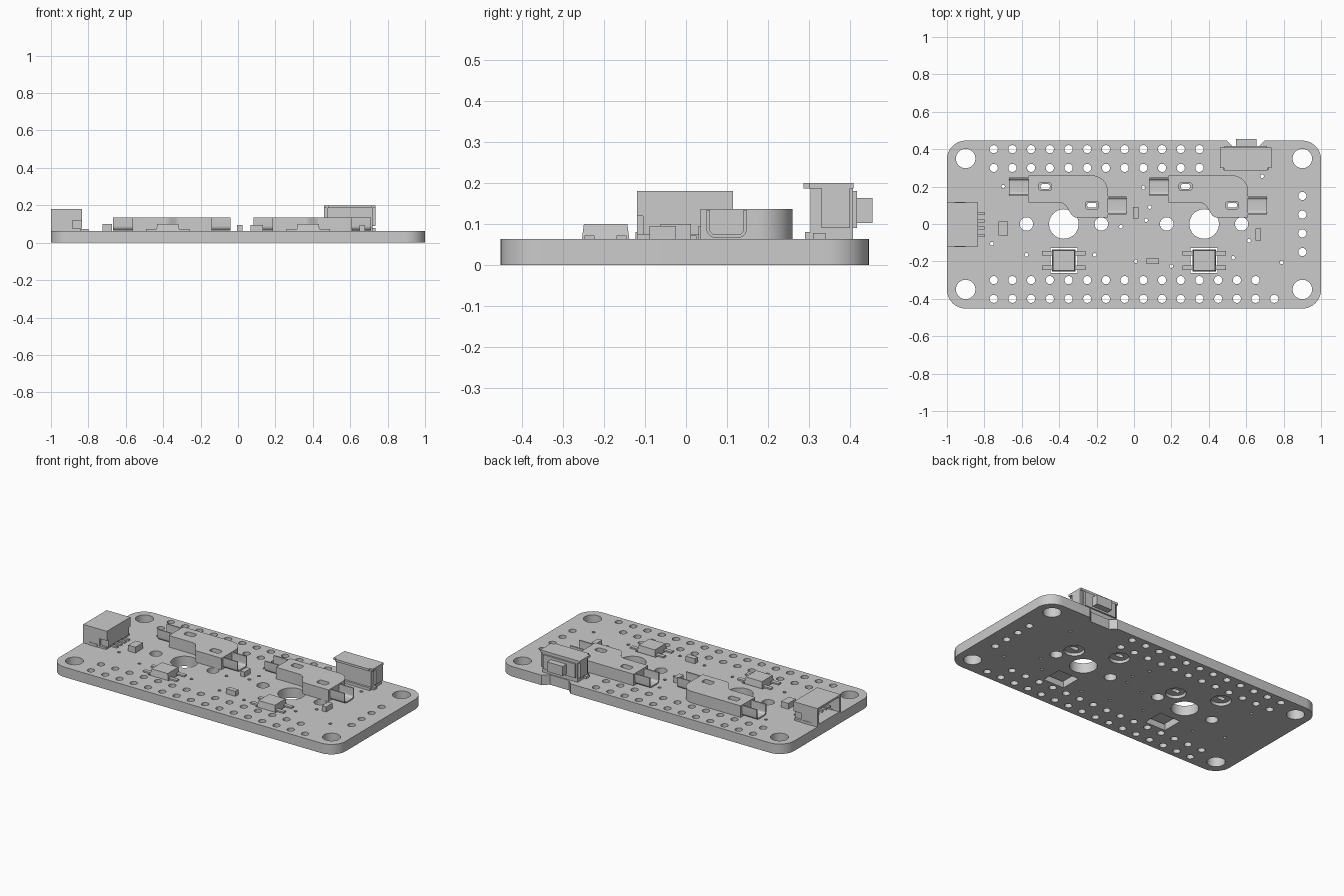
import bpy, bmesh
from math import cos, sin, pi, tan
from mathutils import Vector

if "Cube" in bpy.data.objects:
    bpy.data.objects.remove(bpy.data.objects["Cube"], do_unlink=True)

grey = bpy.data.materials.new("plain grey")
grey.use_nodes = True
colour = (0.6, 0.6, 0.6, 1)
grey.diffuse_color = colour
grey.node_tree.nodes["Principled BSDF"].inputs["Base Color"].default_value = colour

TOP = 0.063  # upper face of the board


def add(name, mesh):
    mesh.materials.clear()
    mesh.materials.append(grey)
    ob = bpy.data.objects.new(name, mesh)
    bpy.context.collection.objects.link(ob)
    return ob


def circle(x, y, r, n=24):
    return [(x + r * cos(2 * pi * i / n), y + r * sin(2 * pi * i / n)) for i in range(n)]


def rect(x, y, w, d):
    return [(x - w / 2, y - d / 2), (x + w / 2, y - d / 2),
            (x + w / 2, y + d / 2), (x - w / 2, y + d / 2)]


def rounded(corners, steps=8):
    """Outline from (x, y, radius) corners, each filleted with an arc."""
    out = []
    for i, (x, y, r) in enumerate(corners):
        p = Vector((x, y))
        if r == 0:
            out.append((x, y))
            continue
        a = (Vector(corners[i - 1][:2]) - p).normalized()
        b = (Vector(corners[(i + 1) % len(corners)][:2]) - p).normalized()
        half = a.angle(b) / 2
        centre = p + (a + b).normalized() * (r / sin(half))
        start = p + a * (r / tan(half)) - centre
        end = p + b * (r / tan(half)) - centre
        for k in range(steps + 1):
            ray = start.lerp(end, k / steps).normalized()
            out.append(tuple(centre + ray * r))
    return out


def round_rect(x, y, w, d, r):
    return rounded([(px, py, r) for px, py in rect(x, y, w, d)])


def plate(name, outlines, z0, z1):
    """Extruded flat shape; outlines after the first become holes."""
    cu = bpy.data.curves.new(name, 'CURVE')
    cu.dimensions = '2D'
    cu.fill_mode = 'BOTH'
    cu.extrude = (z1 - z0) / 2
    for pts in outlines:
        sp = cu.splines.new('POLY')
        sp.points.add(len(pts) - 1)
        for pt, (x, y) in zip(sp.points, pts):
            pt.co = (x, y, 0, 1)
        sp.use_cyclic_u = True
    tmp = bpy.data.objects.new(name, cu)
    bpy.context.collection.objects.link(tmp)
    dg = bpy.context.evaluated_depsgraph_get()
    mesh = bpy.data.meshes.new_from_object(tmp.evaluated_get(dg))
    bpy.data.objects.remove(tmp, do_unlink=True)
    bm = bmesh.new()
    bm.from_mesh(mesh)
    bmesh.ops.remove_doubles(bm, verts=bm.verts, dist=1e-5)
    bmesh.ops.recalc_face_normals(bm, faces=bm.faces)
    bmesh.ops.translate(bm, verts=bm.verts, vec=(0, 0, (z0 + z1) / 2))
    bm.to_mesh(mesh)
    bm.free()
    return add(name, mesh)


def box(name, x0, x1, y0, y1, z0, z1, taper=0):
    """Block, with its top edge drawn in by taper."""
    bm = bmesh.new()
    bmesh.ops.create_cube(bm, size=1)
    for v in bm.verts:
        t = taper if v.co.z > 0 else 0
        v.co = (x1 - t if v.co.x > 0 else x0 + t,
                y1 - t if v.co.y > 0 else y0 + t, z1 if v.co.z > 0 else z0)
    mesh = bpy.data.meshes.new(name)
    bm.to_mesh(mesh)
    bm.free()
    return add(name, mesh)


# Circuit board with its notch and every drilled hole
edge = [(-1, -.452, .1), (1, -.452, .1), (1, .446, .1), (.7, .446, 0), (.665, .413, 0),
        (.53, .413, 0), (.495, .446, 0), (-1, .446, .1)]
holes = [circle(sx * .9, sy * .35, .052, 32) for sx in (-1, 1) for sy in (-1, 1)]
for y, count in ((.4, 12), (.3, 12), (-.3, 15), (-.4, 16)):
    holes += [circle(-.75 + i * .1, y, .022, 16) for i in range(count)]
holes += [circle(.9, .15 - i * .1, .022, 16) for i in range(4)]
for cx in (-.375, .375):
    holes.append(circle(cx, 0, .079, 40))
    holes += [circle(cx + s * .2, 0, .036) for s in (-1, 1)]
    holes += [circle(cx - .1, .2, .059), circle(cx + .15, .1, .059)]
    holes.append(rect(cx, -.195, .145, .132))
vias = [(-.7, .2), (.05, .195), (.085, .09), (-.07, -.015), (.065, .02), (-.76, -.105),
        (-.575, -.165), (-.21, -.165), (.01, -.2), (.2, -.225), (.53, -.18),
        (.615, -.09), (.79, -.205), (.685, .255)]
holes += [circle(x, y, .01, 10) for x, y in vias]
plate("circuit_board", [rounded(edge)] + holes, 0, TOP)


def channel(name, x0, x1, y0, y1):
    """U-shaped metal contact, open at the top and the end."""
    z0, z1, t, r = .066, .134, .008, .022
    w, h = y1 - y0, z1 - z0
    outer = rounded([(0, h, 0), (0, 0, r), (w, 0, r), (w, h, 0)], 5)
    inner = rounded([(t, h, 0), (t, t, r - t), (w - t, t, r - t), (w - t, h, 0)], 5)
    ob = plate(name, [outer + inner[::-1]], 0, x1 - x0)
    for v in ob.data.vertices:
        a, b, c = v.co
        v.co = (x0 + c, y0 + a, z0 + b)


for side, cx in (("right", -.375), ("left", .375)):
    # Key socket body, hollow bosses and contacts
    body = [(-.19, .26, 0), (.235, .26, .085), (.235, .035, 0), (.05, .035, .035),
            (0, .115, .05), (-.19, .115, 0)]
    outline = [(x + cx, y) for x, y in rounded(body)]
    pins = [(cx - .1, .2), (cx + .15, .1)]
    plate(side + "_socket_body",
          [outline] + [round_rect(x, y, .07, .042, .014) for x, y in pins], TOP, .136)
    for x, y in pins:
        plate(side + "_socket_boss",
              [circle(x, y, .055), round_rect(x, y, .05, .026, .01)], .016, .1)
    channel(side + "_socket_outer_contact", cx - .293, cx - .188, .15, .248)
    channel(side + "_socket_inner_contact", cx + .233, cx + .335, .05, .148)
    # Light in its board window
    box(side + "_light_body", cx - .063, cx + .063, -.255, -.137, .055, .1, .006)
    box(side + "_light_lens", cx - .05, cx + .05, -.24, -.15, .022, .056)
    for sx in (-1, 1):
        for y in (-.235, -.157):
            a, b = sorted((cx + sx * .05, cx + sx * .117))
            box(side + "_light_lead", a, b, y - .012, y + .012, TOP, .072)

# Small chip parts
for x, y, w, d, h in ((-.7, -.025, .05, .075, .1), (.01, .06, .03, .06, .095),
                      (.665, -.057, .03, .065, .095), (.1, -.2, .065, .03, .095)):
    box("chip_part", x - w / 2, x + w / 2, y - d / 2, y + d / 2, TOP, h)

# Cable connector, open towards the right edge
box("cable_connector_floor", -1, -.84, -.12, .115, TOP, .075)
box("cable_connector_roof", -1, -.835, -.12, .115, .168, .18)
box("cable_connector_back", -.885, -.835, -.105, .1, .075, .168)
for y in (-.12, .1):
    box("cable_connector_wall", -1, -.885, y, y + .015, .075, .168)
    box("cable_connector_ear", -.885, -.835, y, y + .015, .12, .168)
    box("cable_connector_foot", -.96, -.9, y - .003, y + .018, TOP, .08)
for i in range(4):
    y = -.061 + i * .039
    box("cable_connector_contact", -.97, -.885, y - .006, y + .006, .11, .122)
    box("cable_connector_pin", -.84, -.8, y - .008, y + .008, TOP, .072)

# Side push switch at the back edge
box("switch_body", .475, .72, .303, .407, .08, .186)
box("switch_cover", .46, .735, .3, .408, .186, .2)
box("switch_cover_lip", .48, .715, .287, .31, .186, .2)
box("switch_base", .475, .72, .29, .407, TOP, .08)
box("switch_face", .485, .71, .407, .417, .09, .18)
box("switch_button", .545, .655, .417, .455, .102, .163)
for x in (.46, .72):
    box("switch_side_tab", x, x + .015, .33, .4, .09, .186)
    box("switch_foot", x, x + .015, .31, .34, TOP, .078)

# Smooth the round hole walls and fillets, keeping edges sharp
bpy.ops.object.select_all(action='DESELECT')
for ob in bpy.context.collection.objects:
    if ob.type == 'MESH' and ob.data.materials and ob.data.materials[0] == grey:
        ob.select_set(True)
        bpy.context.view_layer.objects.active = ob
bpy.ops.object.shade_smooth_by_angle(angle=pi / 6)
